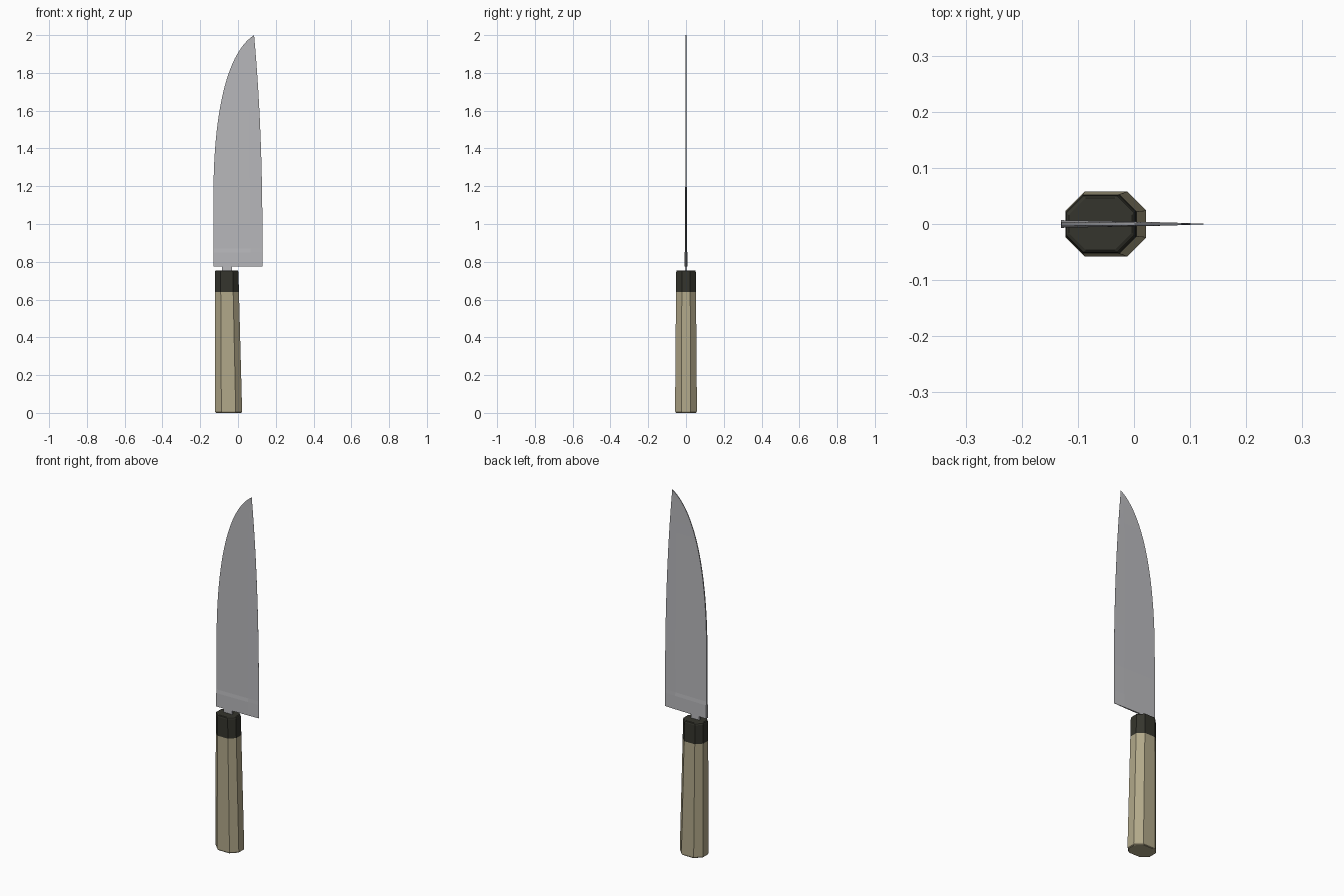
import bpy, bmesh
from mathutils import Vector
from mathutils.geometry import interpolate_bezier

cube = bpy.data.objects.get("Cube")
if cube:
    bpy.data.objects.remove(cube, do_unlink=True)


def material(name, colour):
    m = bpy.data.materials.new(name)
    m.use_nodes = True
    m.diffuse_color = (*colour, 1)
    m.node_tree.nodes["Principled BSDF"].inputs["Base Color"].default_value = (*colour, 1)
    return m


steel = material("steel grey", (0.48, 0.48, 0.50))
wood = material("pale wood", (0.44, 0.39, 0.25))
horn = material("dark horn", (0.035, 0.035, 0.026))


def loft(name, rings, mat):
    """Skin a stack of equal-sized closed rings and cap both ends."""
    bm = bmesh.new()
    loops = [[bm.verts.new(p) for p in ring] for ring in rings]
    for a, b in zip(loops, loops[1:]):
        for i in range(len(a)):
            j = (i + 1) % len(a)
            bm.faces.new((a[i], a[j], b[j], b[i]))
    bm.faces.new(loops[0][::-1])
    bm.faces.new(loops[-1])
    bmesh.ops.remove_doubles(bm, verts=bm.verts, dist=0.00001)
    bmesh.ops.recalc_face_normals(bm, faces=bm.faces)
    mesh = bpy.data.meshes.new(name)
    bm.to_mesh(mesh)
    bm.free()
    mesh.materials.append(mat)
    obj = bpy.data.objects.new(name, mesh)
    bpy.context.collection.objects.link(obj)


def octagon(z, inset=0.0):
    """Handle section: straight on the spine side, flaring to the butt."""
    t = z / 0.755
    x0, x1 = -0.122 + inset, 0.022 - 0.02 * t - inset
    y = 0.058 - 0.006 * t - inset
    c = 0.034 - 0.004 * t
    return [(x0 + c, -y, z), (x1 - c, -y, z), (x1, -y + c, z), (x1, y - c, z),
            (x1 - c, y, z), (x0 + c, y, z), (x0, y - c, z), (x0, -y + c, z)]


# Handle with a softened butt, and the ferrule with a softened top
loft("handle", [octagon(0, 0.006), octagon(0.003, 0.002), octagon(0.01), octagon(0.64)], wood)
loft("ferrule", [octagon(0.64), octagon(0.745), octagon(0.752, 0.002), octagon(0.755, 0.006)], horn)

# Blade: curved spine, gently bowed cutting edge, thin wedge section
HEEL, TIP = 0.775, 2.0
spine = [Vector((-0.13, 0, z)) for z in (HEEL, 0.85, 0.87, 1.0)]
spine += interpolate_bezier(Vector((-0.13, 0, 1.15)), Vector((-0.13, 0, 1.55)),
                            Vector((-0.07, 0, 1.9)), Vector((0.085, 0, TIP)), 28)


def blade_section(p):
    t = max(0.0, (p.z - HEEL) / (TIP - HEEL))
    edge = 0.13 - 0.045 * t ** 2.5
    half = 0.0068 if p.z < 0.86 else 0.005 - 0.003 * t
    shoulder = p.x + (edge - p.x) * 0.75
    thin = half * 0.4
    return [(p.x, -half, p.z), (shoulder, -thin, p.z), (edge, -0.0002, p.z),
            (edge, 0.0002, p.z), (shoulder, thin, p.z), (p.x, half, p.z)]


loft("blade", [blade_section(p) for p in spine], steel)

# Tang bridging the gap between ferrule and blade
loft("tang", [[(-0.085, -0.005, z), (-0.033, -0.005, z), (-0.033, 0.005, z), (-0.085, 0.005, z)]
              for z in (0.70, 0.78)], steel)
